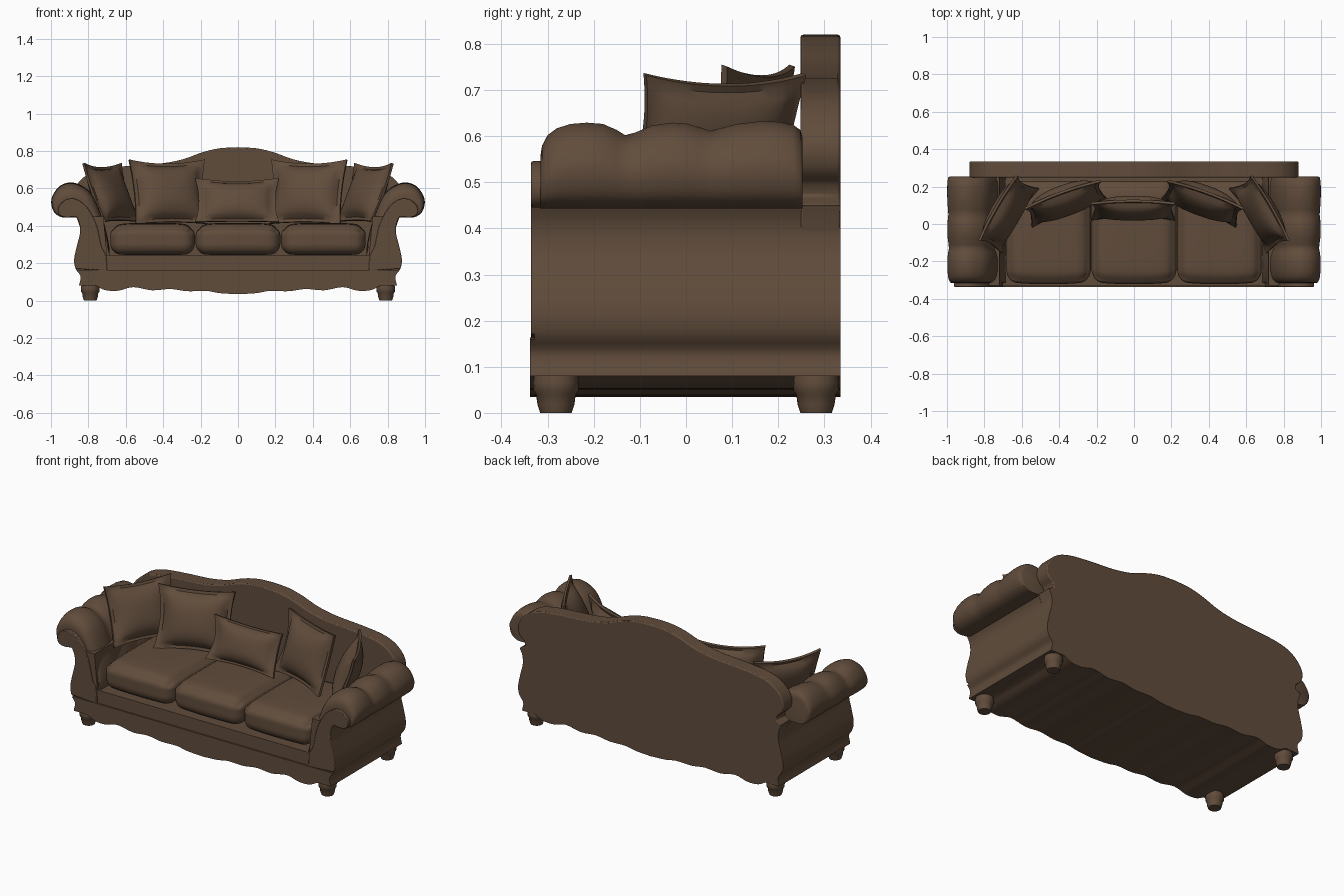
import bpy, bmesh, math
from mathutils import Vector

if "Cube" in bpy.data.objects:
    bpy.data.objects.remove(bpy.data.objects["Cube"])

leather = bpy.data.materials.new("brown_upholstery")
leather.diffuse_color = (0.118, 0.072, 0.044, 1)
leather.use_nodes = True
leather.node_tree.nodes["Principled BSDF"].inputs["Base Color"].default_value = leather.diffuse_color


def finish(name, bm, angle=40, bevel=0):
    bmesh.ops.recalc_face_normals(bm, faces=bm.faces)
    me = bpy.data.meshes.new(name)
    bm.to_mesh(me)
    bm.free()
    me.materials.append(leather)
    ob = bpy.data.objects.new(name, me)
    bpy.context.collection.objects.link(ob)
    if bevel:
        m = ob.modifiers.new("soft_edge", 'BEVEL')
        m.width, m.segments, m.limit_method = bevel, 2, 'ANGLE'
        m.angle_limit = math.radians(50)
    bpy.ops.object.select_all(action='DESELECT')
    ob.select_set(True)
    bpy.context.view_layer.objects.active = ob
    bpy.ops.object.shade_smooth_by_angle(angle=math.radians(angle))
    return ob


def spline(pts, n=4):
    """Smooth open curve through the points."""
    p = [Vector(q) for q in pts]
    p = [2 * p[0] - p[1]] + p + [2 * p[-1] - p[-2]]
    out = []
    for a, b, c, d in zip(p, p[1:], p[2:], p[3:]):
        for i in range(n):
            t = i / n
            out.append(0.5 * (2 * b + (c - a) * t + (2 * a - 5 * b + 4 * c - d) * t * t
                              + (3 * b - a - 3 * c + d) * t ** 3))
    return out + [p[-2]]


def mirrored(half):
    """Half outline running from x=0 to x=0, closed with its mirror image."""
    return list(half) + [Vector((-q[0], q[1])) for q in reversed(half) if abs(q[0]) > 1e-5]


def loft(name, rings, **kw):
    bm = bmesh.new()
    vs = [[bm.verts.new(p) for p in r] for r in rings]
    n = len(vs[0])
    for a, b in zip(vs, vs[1:]):
        for i in range(n):
            j = (i + 1) % n
            bm.faces.new((a[i], a[j], b[j], b[i]))
    bm.faces.new(vs[0])
    bm.faces.new(vs[-1])
    return finish(name, bm, **kw)


def prism(name, pts, y0, y1, **kw):
    return loft(name, [[(p[0], y, p[1]) for p in pts] for y in (y0, y1)], **kw)


# Base: scalloped bottom edge and swelling sides
hem = spline([(0, .034), (.1, .04), (.17, .052), (.27, .05), (.36, .062), (.46, .055),
              (.56, .072), (.64, .053), (.71, .056), (.76, .08)])
side = spline([(.85, .08), (.842, .13), (.868, .17), (.876, .22), (.862, .29),
               (.845, .36), (.848, .41), (.865, .45)])
prism("base", mirrored(hem + side + [Vector((.72, .45)), Vector((.70, .24)), Vector((0, .24))]),
      -.328, .335)

# Front apron
low_side = [p for p in side if p.y < .165]
prism("apron", mirrored(hem + low_side + [Vector((.85, .163)), Vector((0, .163))]), -.338, -.32)

# Serpentine back with rounded shoulders
crest = spline([(0, .82), (.1, .814), (.19, .793), (.3, .754), (.42, .732), (.56, .722),
                (.7, .708), (.79, .682), (.85, .635), (.878, .58), (.87, .53), (.835, .495)])
back = mirrored(crest + [Vector((.83, .47)), Vector((.865, .45)), Vector((.84, .38)),
                         Vector((.84, .2)), Vector((0, .2))])
prism("back", back, .248, .335, bevel=.006)

# Rolled arms, channelled into three puffs along their depth
roll = spline([(.685, .22), (.69, .30), (.712, .40), (.745, .50), (.785, .575), (.84, .617),
               (.90, .632), (.96, .607), (.998, .54), (.985, .475), (.94, .445), (.88, .445)])
roll += [Vector((.83, .44)), Vector((.82, .22))]
puffs = [(-.315, .62), (-.312, .72), (-.30, .84), (-.28, .92), (-.25, .97), (-.215, .985),
         (-.18, .97), (-.15, .90), (-.132, .84), (-.11, .87), (-.075, .95), (-.03, .985),
         (.0, .975), (.03, .93), (.052, .89), (.075, .92), (.11, .97), (.16, 1), (.2, .995),
         (.232, .96), (.248, .90), (.253, .80)]
# Front scroll panels
scroll = spline([(.70, .16), (.705, .24), (.73, .29), (.755, .40), (.80, .49), (.86, .54),
                 (.92, .54), (.96, .50), (.955, .46), (.92, .445), (.865, .45)])
scroll += [p for p in reversed(side) if p.y > .16 and p.y < .449]

for s, tag in ((-1, "left"), (1, "right")):
    rings = []
    for y, k in puffs:
        ring = []
        for p in roll:
            w = min(1, max(0, (p.y - .24) / .2))       # only the upper part puffs
            kx = 1 + (k - 1) * w * (.8 if p.x < .88 else .5)
            kz = 1 + (k - 1) * w
            ring.append((s * (.88 + (p.x - .88) * kx), y, .445 + (p.y - .445) * kz))
        rings.append(ring)
    loft(tag + "_arm", rings, angle=60)
    prism(tag + "_scroll_panel", [(s * p.x, p.y) for p in scroll], -.336, -.306, bevel=.004)


# Seat cushions: rounded boxes with domed tops
def cushion(name, cx, half_x):
    half = Vector((half_x, .27, .085))
    r = .06
    bm = bmesh.new()
    bmesh.ops.create_cube(bm, size=2)
    bmesh.ops.subdivide_edges(bm, edges=bm.edges[:], cuts=17, use_grid_fill=True)
    for v in bm.verts:
        u, w, h = v.co
        p = Vector((u * half.x, w * half.y, h * half.z))
        core = Vector([max(-(e - r), min(e - r, c)) for c, e in zip(p, half)])
        p = core + (p - core).normalized() * r
        p.z -= .03 * max(0, h) * (u ** 4 + w ** 4) / 2
        p.y -= .012 * (1 - u * u) * (1 if w < -.5 else 0)
        v.co = p + Vector((cx, -.04, .33))
    finish(name, bm, angle=60)


cushion("left_seat_cushion", -.457, .226)
cushion("middle_seat_cushion", 0, .226)
cushion("right_seat_cushion", .457, .226)


# Throw pillows: pinched outline, plump centre, flat flange
def pillow(name, w, h, depth, loc, yaw, lean):
    n = 20
    bm = bmesh.new()
    grids = []
    for face in (-1, 1):
        g = {}
        for i in range(n + 1):
            for j in range(n + 1):
                u, v = 2 * i / n - 1, 2 * j / n - 1
                a, b = min(1, abs(u) / .88), min(1, abs(v) / .88)
                puff = ((1 - a ** 2.6) * (1 - b ** 2.6)) ** .6
                x = u * w / 2 * (1 - .09 * (1 - v * v))
                z = v * h / 2 * (1 - .10 * (1 - u * u))
                curl = .02 * (u * u * v * v)
                g[i, j] = bm.verts.new((x, face * (.007 + depth / 2 * puff) - curl, z))
        grids.append(g)
        for i in range(n):
            for j in range(n):
                bm.faces.new((g[i, j], g[i + 1, j], g[i + 1, j + 1], g[i, j + 1]))
    a, b = grids
    rim = ([(i, 0) for i in range(n)] + [(n, j) for j in range(n)]
           + [(i, n) for i in range(n, 0, -1)] + [(0, j) for j in range(n, 0, -1)])
    for p, q in zip(rim, rim[1:] + rim[:1]):
        bm.faces.new((a[p], a[q], b[q], b[p]))
    ob = finish(name, bm, angle=50)
    ob.location = loc
    ob.rotation_euler = (-math.radians(lean), 0, math.radians(yaw))


pillow("middle_pillow", .45, .25, .10, (-.005, .085, .53), 0, 20)
for s, tag in ((-1, "left"), (1, "right")):
    pillow(tag + "_large_pillow", .43, .36, .13, (s * .37, .125, .575), -s * 20, 17)
    pillow(tag + "_corner_pillow", .40, .34, .11, (s * .685, .06, .57), -s * 60, 23)

# Turned bun feet
foot = [(.034, 0), (.04, .018), (.043, .04), (.049, .048), (.05, .066), (.047, .085)]
for sx, tx in ((-1, "left"), (1, "right")):
    for sy, ty in ((-1, "front"), (1, "back")):
        loft(f"{ty}_{tx}_foot",
             [[(sx * .79 + r * math.cos(t * math.pi / 10), sy * .282 + r * math.sin(t * math.pi / 10), z)
               for t in range(20)] for r, z in foot], angle=50)
